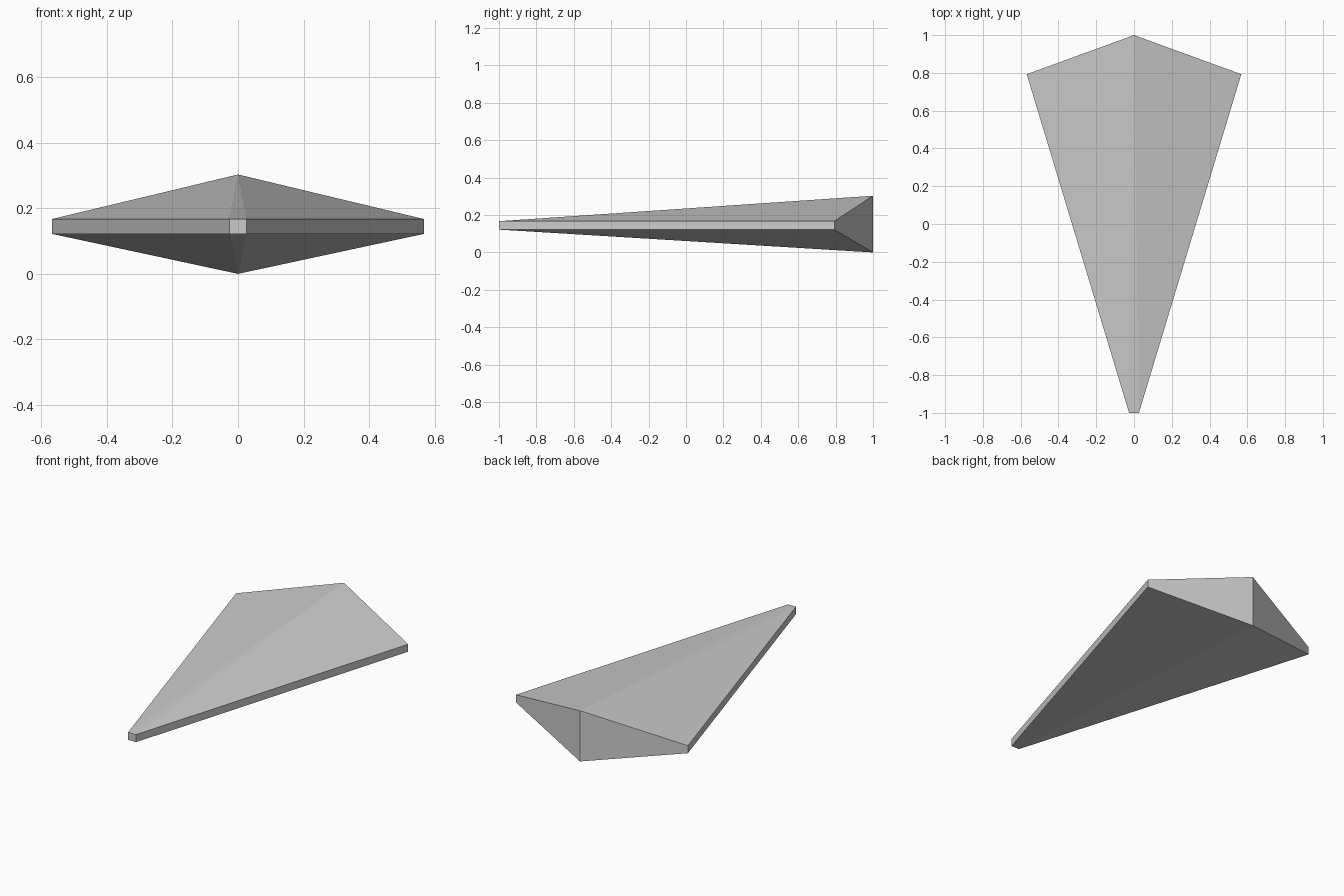
import bpy
import bmesh

cube = bpy.data.objects.get("Cube")
if cube:
    bpy.data.objects.remove(cube, do_unlink=True)

# Plain grey material
grey = bpy.data.materials.new("light_grey")
grey.use_nodes = True
colour = (0.6, 0.6, 0.6, 1)
grey.diffuse_color = colour
grey.node_tree.nodes["Principled BSDF"].inputs["Base Color"].default_value = colour

# Kite outline: blunt nose, wide shoulders, peaked tail
NOSE, SHOULDER, SHOULDER_Y = 0.026, 0.568, 0.793
RIM_LOW, RIM_HIGH, PEAK = 0.122, 0.167, 0.303

bm = bmesh.new()


def outline(rim_z, tail_z):
    points = [(-NOSE, -1, rim_z), (NOSE, -1, rim_z),
              (SHOULDER, SHOULDER_Y, rim_z), (0, 1, tail_z),
              (-SHOULDER, SHOULDER_Y, rim_z)]
    return [bm.verts.new(p) for p in points]


lower = outline(RIM_LOW, 0)
upper = outline(RIM_HIGH, PEAK)

# Sloped skins, creased from the tail peak to the nose corner
for nose_r, nose_l, side_l, tail, side_r in (lower, upper):
    bm.faces.new((nose_r, tail, side_r))
    bm.faces.new((nose_r, nose_l, tail))
    bm.faces.new((nose_l, side_l, tail))

# Upright rim, nose and tail walls
for i in range(len(lower)):
    j = (i + 1) % len(lower)
    bm.faces.new((lower[i], lower[j], upper[j], upper[i]))

bmesh.ops.recalc_face_normals(bm, faces=bm.faces)
mesh = bpy.data.meshes.new("wedge_body")
bm.to_mesh(mesh)
bm.free()
mesh.materials.append(grey)
bpy.context.collection.objects.link(bpy.data.objects.new("wedge_body", mesh))
